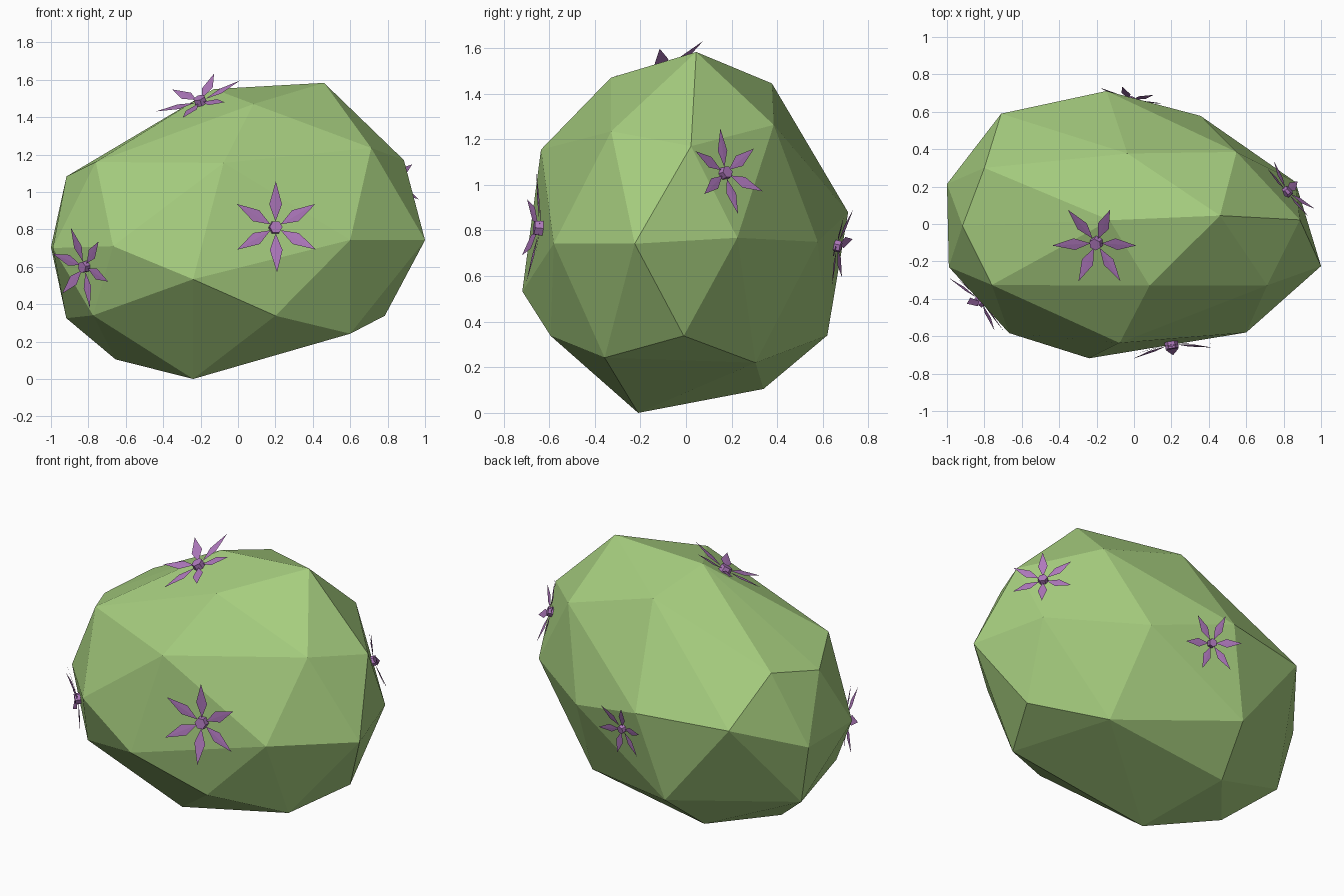
import bpy, bmesh, math
from mathutils import Vector
from mathutils.bvhtree import BVHTree

if "Cube" in bpy.data.objects:
    bpy.data.objects.remove(bpy.data.objects["Cube"])


def material(name, rgb):
    m = bpy.data.materials.new(name)
    m.diffuse_color = (*rgb, 1)
    m.use_nodes = True
    m.node_tree.nodes["Principled BSDF"].inputs["Base Color"].default_value = m.diffuse_color
    return m


green = material("leaf green", (0.38, 0.61, 0.21))
purple = material("petal purple", (0.43, 0.19, 0.51))


def add_object(name, bm, mat):
    mesh = bpy.data.meshes.new(name)
    bm.to_mesh(mesh)
    mesh.materials.append(mat)
    obj = bpy.data.objects.new(name, mesh)
    bpy.context.collection.objects.link(obj)
    return obj


# Faceted boulder body: hull around its corner points, crown to base
corners = [
    (.46, .045, 1.583), (-.13, .02, 1.55), (.083, -.33, 1.47), (-.035, .377, 1.445),
    (.887, .022, 1.17), (.712, -.328, 1.235), (-.077, -.636, 1.155), (-.76, -.326, 1.16),
    (-.917, -.01, 1.083), (-.80, .30, 1.15), (.548, .385, 1.263),
    (1, -.225, .742), (.6, -.58, .743), (-.24, -.718, .533), (-.668, -.583, .71),
    (-.99, -.23, .70), (-1, .214, .705), (-.71, .59, .873), (-.147, .711, .88),
    (.356, .578, .75), (.863, .225, .768),
    (.2, -.594, .338), (.785, -.01, .338), (.6, -.357, .242), (-.775, -.38, .34),
    (-.918, .17, .325), (-.288, .62, .34), (.435, .305, .22), (-.366, .34, .105),
    (-.655, -.01, .105), (-.24, -.21, 0)]
body = bmesh.new()
for c in corners:
    body.verts.new(c)
bmesh.ops.convex_hull(body, input=body.verts[:])
bmesh.ops.delete(body, geom=[v for v in body.verts if not v.link_faces], context='VERTS')
bmesh.ops.recalc_face_normals(body, faces=body.faces[:])
surface = BVHTree.FromBMesh(body)
add_object("boulder_body", body, green)


# Six-petal star flower sitting on the nearest facet
def flower(name, near, radius, roll, up):
    root, n, _, _ = surface.find_nearest(Vector(near))
    v = (Vector(up) - n * n.dot(Vector(up))).normalized()
    u = v.cross(n)
    bm = bmesh.new()

    def point(r, angle, h):
        return bm.verts.new(root + (u * math.cos(angle) + v * math.sin(angle)) * r * radius
                            + n * h * radius)

    def petal_point(along, side, angle, h):
        return point(math.hypot(along, side), angle + math.atan2(side, along), h)

    # pointed petals, rising to the tip and creased along the middle
    for k in range(6):
        a = math.radians(90 + roll + 60 * k)
        base = petal_point(.13, 0, a, .07)
        left = petal_point(.50, .14, a, .12)
        tip = petal_point(1, 0, a, .20)
        right = petal_point(.50, -.14, a, .12)
        bm.faces.new((base, right, tip))
        bm.faces.new((base, tip, left))
    # small six-sided centre
    low = [point(.15, math.radians(roll + 60 * k), 0) for k in range(6)]
    high = [point(.14, math.radians(roll + 60 * k), .15) for k in range(6)]
    for k in range(6):
        j = (k + 1) % 6
        bm.faces.new((low[k], low[j], high[j], high[k]))
    bm.faces.new(high)
    add_object(name, bm, purple)


Z, Y = (0, 0, 1), (0, 1, 0)
flower("top_flower", (-.20, -.10, 1.48), .24, 30, Y)
flower("front_flower", (.20, -.64, .81), .245, 0, Z)
flower("left_flower", (-.82, -.41, .60), .22, 10, Z)
flower("right_flower", (.84, .19, 1.06), .195, 2, Z)
flower("back_flower", (-.02, .67, .73), .18, -18, Z)
